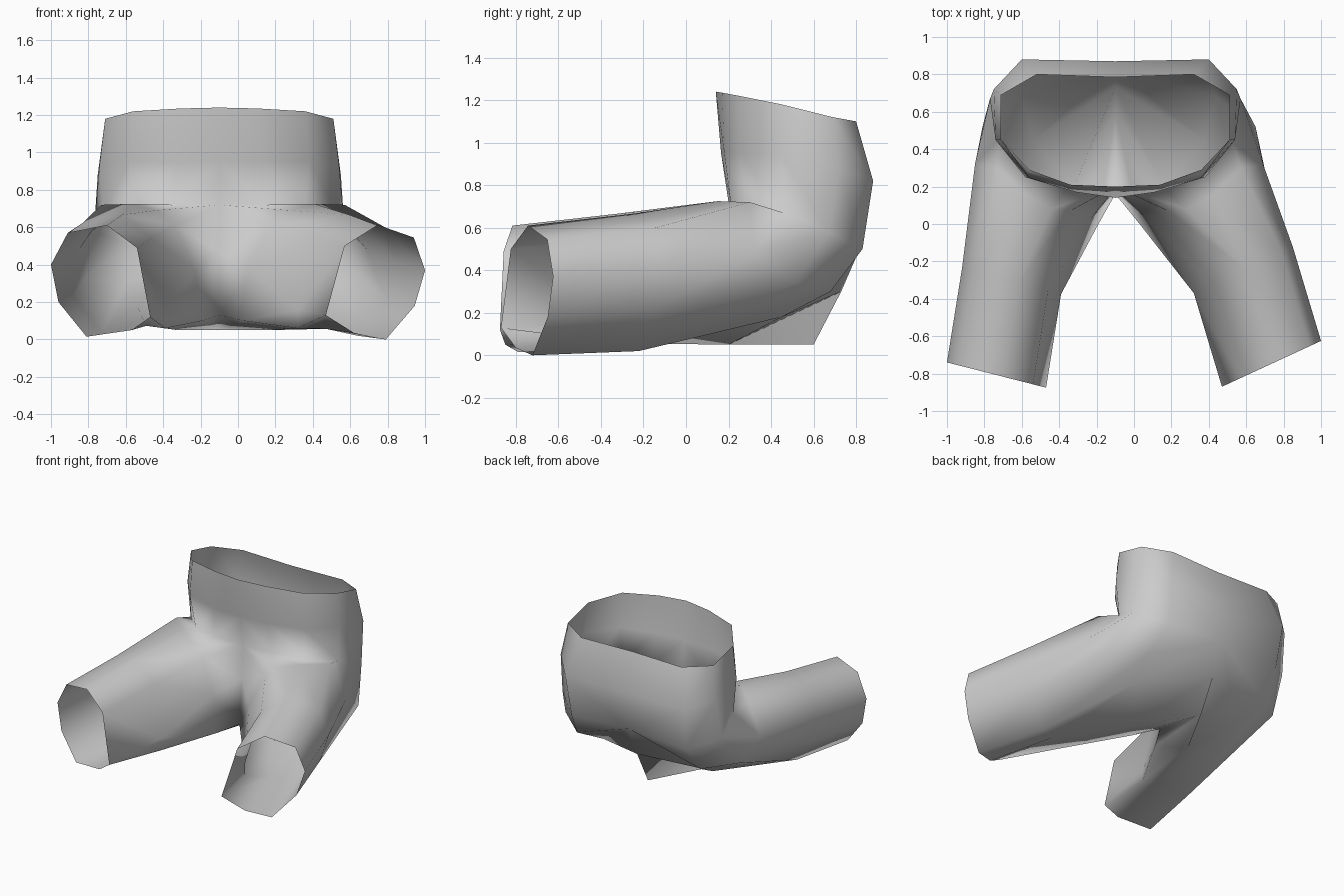
import bpy
import bmesh
from mathutils import Vector

default_cube = bpy.data.objects.get("Cube")
if default_cube:
    bpy.data.objects.remove(default_cube, do_unlink=True)

# The waist's symmetry plane, and that of the thighs, sit off the origin
WAIST_X = -.1
THIGH_X = -.08

# Half rings of the waist: front middle, round the side, to back middle
waist_top = [(0, .14, 1.24), (.21, .17, 1.235), (.46, .25, 1.22), (.61, .45, 1.18),
             (.61, .69, 1.12), (.42, .8, 1.1), (0, .785, 1.1)]
waist_middle = [(0, .165, .95), (.23, .18, .95), (.48, .25, .95), (.64, .45, .94),
                (.65, .72, .88), (.5, .88, .82), (0, .87, .82)]
waist_bottom = [(0, .2, .72), (.24, .21, .72), (.46, .29, .7), (.62, .46, .67),
                (.67, .67, .58), (.48, .83, .5), (0, .83, .53)]

# Middle seam, from the back, under the seat and up the front
crotch_seam = [(0, .73, .3), (0, .6, .05), (0, .16, .13), (0, .19, .47)]

# Ring where the thigh leaves the hip, in the same order as waist plus seam
thigh_root = [(.26, .07, .61), (.36, .08, .69), (.49, .15, .725), (.65, .3, .72),
              (.77, .32, .48), (.73, .52, .34), (.52, .68, .3), (.46, .45, .18),
              (.24, .2, .05), (.11, 0, .1), (.15, .03, .37)]

# Leg openings as (distance from x = 0, height), inner top round to inner side
left_opening = [(.57, .5), (.745, .61), (.94, .545), (1, .37),
                (.945, .18), (.79, 0), (.62, .035), (.47, .13)]
right_opening = [(.54, .49), (.7, .61), (.91, .57), (1, .4),
                 (.96, .2), (.81, .015), (.57, .05), (.47, .12)]

# Opening corner that each of the thigh points runs to
corner_of = [0, 1, 1, 2, 3, 4, 5, 5, 6, 7, 7]
INNER_LOW = 9


def body_ring(points, side, middle=WAIST_X):
    return [Vector((middle + side * x, y, z)) for x, y, z in points]


def hem_ring(profile, side, inner_y, outer_y):
    """Place an opening on the slanted vertical plane of its hem."""
    inner_x = profile[-1][0]
    ring = []
    for corner in corner_of:
        x, z = profile[corner]
        t = (x - inner_x) / (1 - inner_x)
        ring.append(Vector((side * x, inner_y + t * (outer_y - inner_y), z)))
    return ring


def knee_ring(hem, shift):
    """Repeat the hem further up the thigh, taller, with a low inner corner."""
    ring = [Vector((p.x + shift, p.y + .5, .02 + p.z * 1.06)) for p in hem]
    ring[INNER_LOW].z = .06
    return ring


def loft(bm, rings, closed):
    rows = [[bm.verts.new(p) for p in ring] for ring in rings]
    for lower, upper in zip(rows, rows[1:]):
        count = len(lower)
        for i in range(count if closed else count - 1):
            j = (i + 1) % count
            bm.faces.new((lower[i], lower[j], upper[j], upper[i]))


bm = bmesh.new()
legs = [(1, left_opening, -.87, -.625, -.15), (-1, right_opening, -.875, -.74, .08)]
for side, profile, inner_y, outer_y, shift in legs:
    # Half of the waist
    loft(bm, [body_ring(r, side) for r in (waist_top, waist_middle, waist_bottom)], False)
    # Hip and leg tube
    hem = hem_ring(profile, side, inner_y, outer_y)
    hip = body_ring(waist_bottom + crotch_seam, side)
    thigh = body_ring(thigh_root, side, THIGH_X)
    loft(bm, [hip, thigh, knee_ring(hem, shift), hem], True)

# Weld the halves together
bmesh.ops.remove_doubles(bm, verts=bm.verts[:], dist=.001)
bmesh.ops.recalc_face_normals(bm, faces=bm.faces[:])
# An open sheet should face outwards: test the rearmost face
rear = max(bm.faces, key=lambda f: f.calc_center_median().y)
if rear.normal.y < 0:
    bmesh.ops.reverse_faces(bm, faces=bm.faces[:])
for face in bm.faces:
    face.smooth = True

mesh = bpy.data.meshes.new("shorts")
bm.to_mesh(mesh)
bm.free()
shorts = bpy.data.objects.new("shorts", mesh)
bpy.context.collection.objects.link(shorts)

# Cloth colour
cloth = bpy.data.materials.new("grey_cloth")
cloth.use_nodes = True
colour = (.6, .6, .6, 1)
cloth.diffuse_color = colour
for node in cloth.node_tree.nodes:
    if node.type == "BSDF_PRINCIPLED":
        node.inputs["Base Color"].default_value = colour
mesh.materials.append(cloth)
